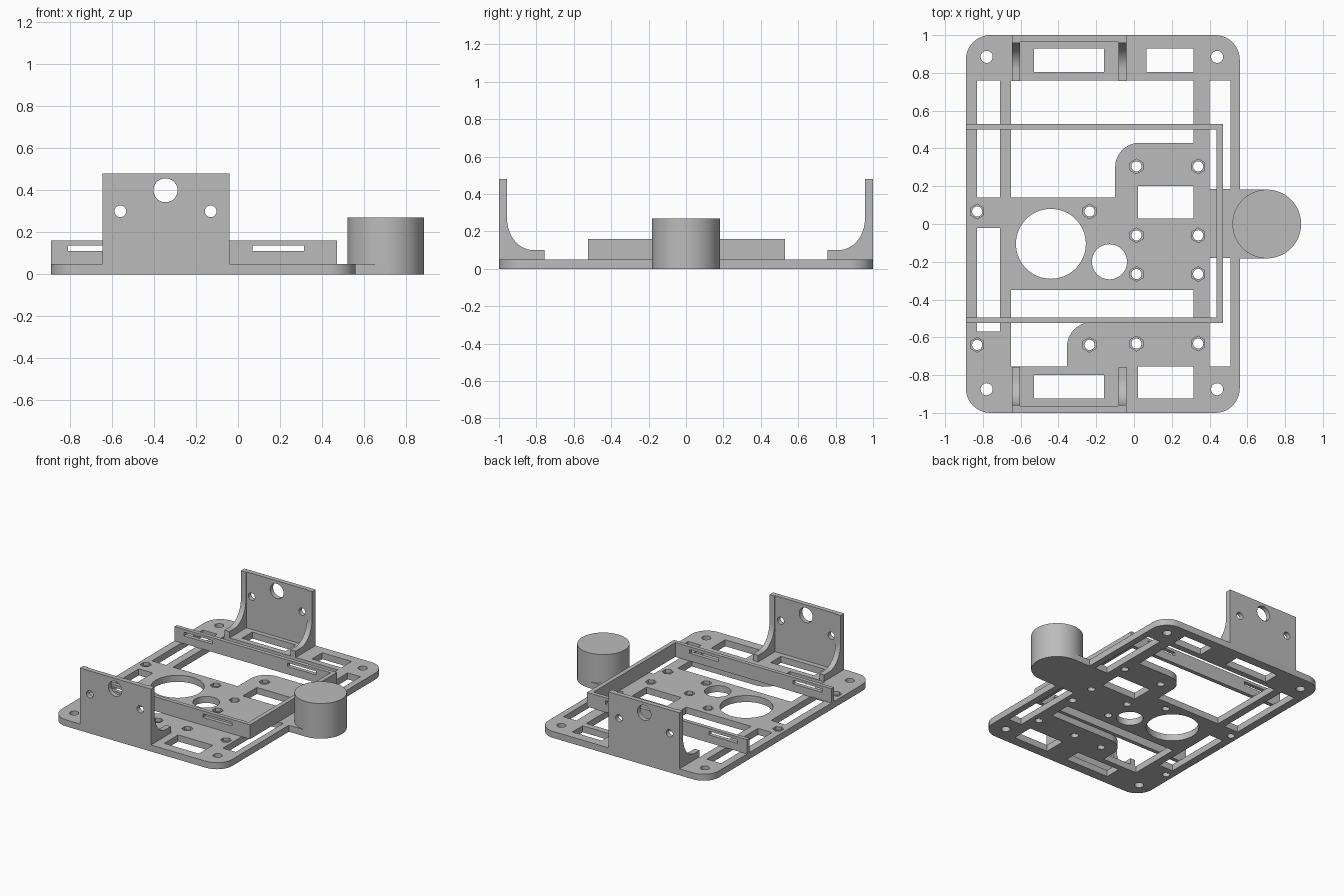
import bpy, bmesh, math
from mathutils import Vector

old = bpy.data.objects.get("Cube")
if old:
    bpy.data.objects.remove(old, do_unlink=True)

grey = bpy.data.materials.new("plain grey")
grey.use_nodes = True
colour = (0.5, 0.5, 0.5, 1)
grey.diffuse_color = colour
grey.node_tree.nodes["Principled BSDF"].inputs["Base Color"].default_value = colour


def rect(x0, x1, y0, y1):
    return [(x0, y0), (x1, y0), (x1, y1), (x0, y1)]


def ring(x, y, r, n=32, turn=0.0):
    return [(x + r * math.cos(turn + math.tau * i / n),
             y + r * math.sin(turn + math.tau * i / n)) for i in range(n)]


def fillet(points, steps=10):
    """Round every corner given as (x, y, radius) on a right-angled outline."""
    out = []
    for i, p in enumerate(points):
        if len(p) == 2:
            out.append(p)
            continue
        c, r = Vector(p[:2]), p[2]
        u = (Vector(points[i - 1][:2]) - c).normalized()
        v = (Vector(points[(i + 1) % len(points)][:2]) - c).normalized()
        for k in range(steps + 1):
            a = math.pi / 2 * k / steps
            out.append(tuple(c + u * r * (1 - math.sin(a)) + v * r * (1 - math.cos(a))))
    return out


def prism(name, outlines, lo, hi, axis="z"):
    """Extrude flat outlines from lo to hi along an axis into one object."""
    place = {"z": lambda a, b, h: (a, b, h),
             "y": lambda a, b, h: (a, h, b),
             "x": lambda a, b, h: (h, a, b)}[axis]
    bm = bmesh.new()
    for pts in outlines:
        bottom = [bm.verts.new(place(*p, lo)) for p in pts]
        top = [bm.verts.new(place(*p, hi)) for p in pts]
        bm.faces.new(bottom)
        bm.faces.new(top)
        for i in range(len(pts)):
            j = (i + 1) % len(pts)
            bm.faces.new((bottom[i], bottom[j], top[j], top[i]))
    bmesh.ops.recalc_face_normals(bm, faces=bm.faces)
    mesh = bpy.data.meshes.new(name)
    bm.to_mesh(mesh)
    bm.free()
    mesh.materials.append(grey)
    obj = bpy.data.objects.new(name, mesh)
    bpy.context.collection.objects.link(obj)
    return obj


def select(obj):
    bpy.ops.object.select_all(action="DESELECT")
    obj.select_set(True)
    bpy.context.view_layer.objects.active = obj


def cut(obj, outlines, lo, hi, axis="z"):
    cutter = prism("cutter", outlines, lo, hi, axis)
    cutter.hide_render = True
    mod = obj.modifiers.new("cut", "BOOLEAN")
    mod.operation, mod.solver, mod.object = "DIFFERENCE", "EXACT", cutter
    select(obj)
    bpy.ops.object.modifier_apply(modifier=mod.name)
    bpy.data.objects.remove(cutter, do_unlink=True)


def smooth(obj):
    select(obj)
    bpy.ops.object.shade_smooth_by_angle(angle=math.radians(30))


T = 0.05      # plate thickness
R = 0.13      # corner radius

# Base plate with rounded corners
plate = prism("base_plate", [fillet([(-.89, -1, R), (.56, -1, R), (.56, 1, R), (-.89, 1, R)])], 0, T)

# Large stepped openings, side slots and windows
openings = [
    fillet([(-.65, .14), (-.1, .14), (-.1, .43, R), (.315, .43), (.315, .76), (-.65, .76)]),
    fillet([(-.65, -.755), (-.355, -.755), (-.355, -.52, R), (.315, -.52), (.315, -.35), (-.65, -.35)]),
    rect(-.83, -.71, .14, .76), rect(-.83, -.71, -.57, -.02),
    rect(.4, .51, .185, .76), rect(.4, .51, -.755, -.18),
    rect(.02, .315, .03, .2),
    rect(-.53, -.16, .805, .93), rect(.065, .315, .805, .93),
    rect(-.53, -.16, -.925, -.8), rect(.02, .315, -.925, -.755),
    ring(-.44, -.105, .185, 64), ring(-.13, -.2, .093, 48),
]
openings += [ring(x, y, .032) for x in (-.78, .44) for y in (-.875, .885)]
cut(plate, openings, -.1, .2)

# Screw holes with hexagonal nut pockets
screws = [(x, y) for x in (.013, .34) for y in (.305, -.06, -.265, -.633)]
screws += [(x, y) for x in (-.83, -.235) for y in (.066, -.64)]
cut(plate, [ring(x, y, .027, 24) for x, y in screws], -.1, .2)
cut(plate, [ring(x, y, .039, 6, math.pi / 2) for x, y in screws], T / 2, .2)
smooth(plate)

# Three-sided tray rail with strap slots
for name, y0, y1 in (("front_rail", -.525, -.495), ("back_rail", .5, .53)):
    rail = prism(name, [rect(-.89, .47, T, .16)], y0, y1, "y")
    cut(rail, [rect(-.81, -.565, .11, .138), rect(.07, .315, .11, .138)], y0 - .1, y1 + .1, "y")
prism("end_rail", [rect(.437, .47, -.495, .5)], T, .16)

# Upright motor brackets with curved side gussets
for side, label in ((-1, "front"), (1, "back")):
    lo, hi = sorted((side, side * .964))
    wall = prism(label + "_bracket_wall", [rect(-.645, -.04, T, .48)], lo, hi, "y")
    cut(wall, [ring(-.345, .4, .057, 40), ring(-.56, .3, .028), ring(-.13, .3, .028)],
        lo - .1, hi + .1, "y")
    smooth(wall)
    curve = [(.957 - .14 * (1 - math.cos(a)), .27 - .17 * math.sin(a))
             for a in (math.pi / 2 * k / 14 for k in range(15))]
    profile = [(1, T), (1, .48), (.957, .48)] + curve + [(.757, .1), (.757, T)]
    profile = [(side * y, z) for y, z in profile]
    for x0, x1, end in ((-.645, -.603, "right"), (-.083, -.04, "left")):
        smooth(prism(f"{label}_{end}_gusset", [profile], x0, x1, "x"))

# Round post on a tab at the side
prism("post_tab", [rect(.56, .703, -.182, .182)], 0, T)
smooth(prism("round_post", [ring(.703, 0, .182, 64)], 0, .27))
